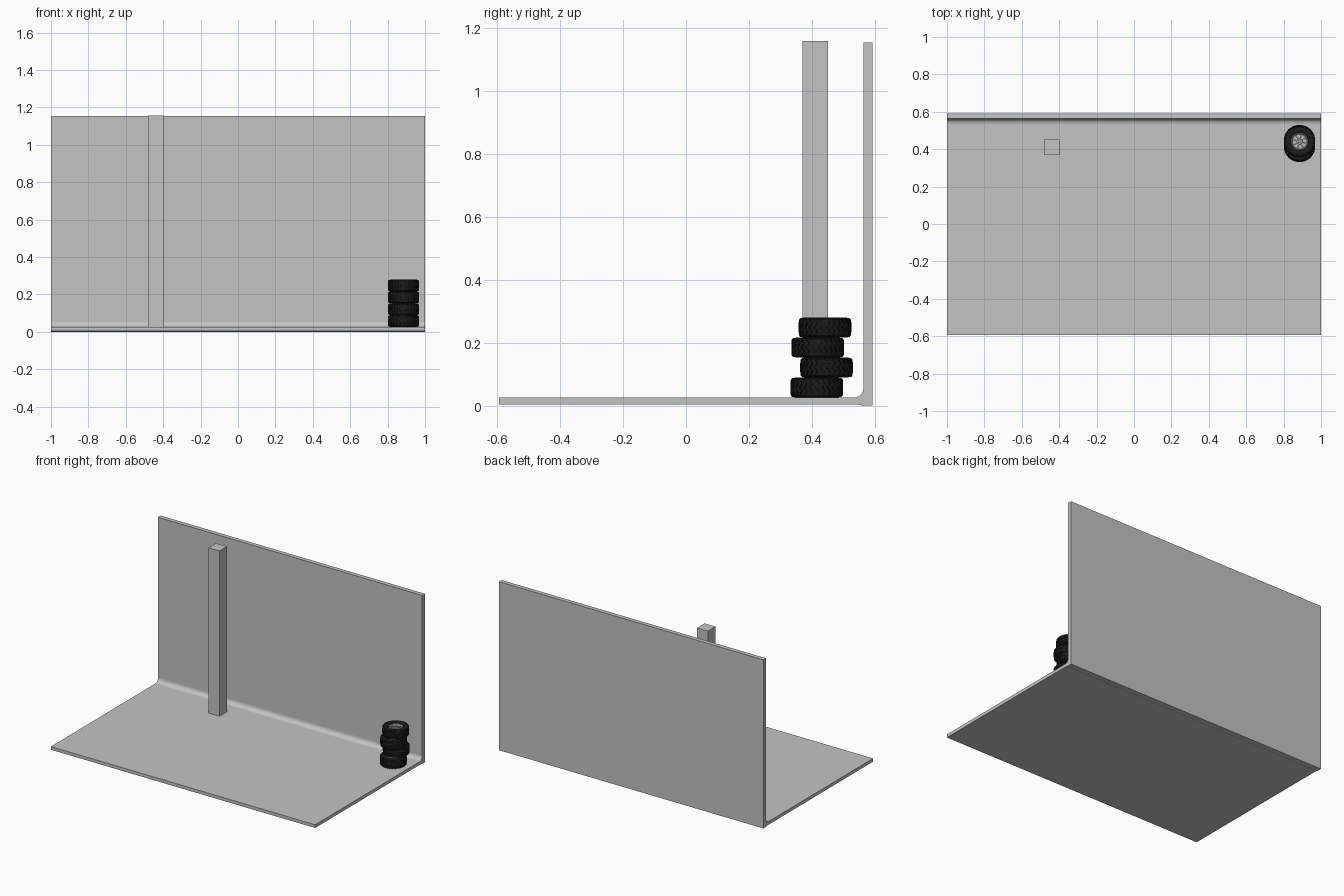
import bpy, bmesh, math
from mathutils import Matrix, Vector

if "Cube" in bpy.data.objects:
    bpy.data.objects.remove(bpy.data.objects["Cube"])


def material(name, v):
    m = bpy.data.materials.new(name)
    m.diffuse_color = (v, v, v, 1)
    m.use_nodes = True
    m.node_tree.nodes["Principled BSDF"].inputs["Base Color"].default_value = m.diffuse_color
    return m


CONCRETE = material("concrete grey", 0.55)
RUBBER = material("black rubber", 0.012)
METAL = material("rim grey", 0.5)


def finish(bm, name, mat, smooth=False):
    bmesh.ops.recalc_face_normals(bm, faces=bm.faces)
    me = bpy.data.meshes.new(name)
    bm.to_mesh(me)
    bm.free()
    me.materials.append(mat)
    ob = bpy.data.objects.new(name, me)
    bpy.context.collection.objects.link(ob)
    if smooth:
        bpy.ops.object.select_all(action='DESELECT')
        ob.select_set(True)
        bpy.context.view_layer.objects.active = ob
        bpy.ops.object.shade_smooth_by_angle(angle=math.radians(35))
    return ob


def box(bm, size, matrix):
    bmesh.ops.create_cube(bm, size=1, matrix=matrix @ Matrix.Diagonal((*size, 1)))


def revolve(bm, profile, n):
    """Closed (r, z) profile turned about the z axis."""
    rings = [[bm.verts.new((r * math.cos(a), r * math.sin(a), z)) for r, z in profile]
             for a in (2 * math.pi * i / n for i in range(n))]
    k = len(profile)
    for i in range(n):
        p, q = rings[i], rings[(i + 1) % n]
        for j in range(k):
            bm.faces.new((p[j], q[j], q[(j + 1) % k], p[(j + 1) % k]))


# Floor and back wall: one L profile with a rounded inner corner
R, Y, Z = 0.03, 0.563, 0.026
profile = [(-0.594, 0.004), (0.545, 0.004), (0.56, 0.0), (0.592, 0.0), (0.592, 1.153), (Y, 1.153)]
for i in range(6):
    a = math.radians(90 * i / 5)
    profile.append((Y - R + R * math.cos(a), Z + R - R * math.sin(a)))
profile.append((-0.594, Z))
bm = bmesh.new()
face = bm.faces.new([bm.verts.new((-1, y, z)) for y, z in profile])
ext = bmesh.ops.extrude_face_region(bm, geom=[face])
bmesh.ops.translate(bm, vec=(2, 0, 0),
                    verts=[v for v in ext["geom"] if isinstance(v, bmesh.types.BMVert)])
finish(bm, "floor_and_wall", CONCRETE)

# Square column
bm = bmesh.new()
box(bm, (0.082, 0.082, 1.134), Matrix.Translation((-0.44, 0.41, 0.59)))
finish(bm, "column", CONCRETE)

# Tyre body
bm = bmesh.new()
half = [(0.045, 0.021), (0.047, 0.027), (0.053, 0.030), (0.062, 0.0318), (0.071, 0.031),
        (0.076, 0.028), (0.0785, 0.022)]
revolve(bm, half + [(r, -z) for r, z in reversed(half)], 48)
tyre = finish(bm, "tyre", RUBBER, True)

# Zigzag tread bars: (z, angle offset, outer radius)
bm = bmesh.new()
path = [(-0.0305, 0.0, 0.0775), (-0.025, 0.0, 0.0825), (-0.013, 0.13, 0.0838), (0.0, 0.0, 0.084),
        (0.013, 0.13, 0.0838), (0.025, 0.0, 0.0825), (0.0305, 0.0, 0.0775)]
BARS, WIDTH = 28, 0.145
for b in range(BARS):
    base = 2 * math.pi * b / BARS
    loops = []
    for z, off, r in path:
        loops.append([bm.verts.new((rad * math.cos(base + off + da), rad * math.sin(base + off + da), z))
                      for rad, da in ((0.071, 0), (r, 0), (r, WIDTH), (0.071, WIDTH))])
    for p, q in zip(loops, loops[1:]):
        for j in range(4):
            bm.faces.new((p[j], p[(j + 1) % 4], q[(j + 1) % 4], q[j]))
    bm.faces.new(loops[0])
    bm.faces.new(loops[-1])
tread = finish(bm, "tyre_tread", RUBBER)

# Wheel rim: barrel with lips, dish, spokes, hub cap and bolts
bm = bmesh.new()
revolve(bm, [(0.046, -0.024), (0.046, 0.024), (0.043, 0.026), (0.041, 0.024),
             (0.039, 0.012), (0.039, -0.012), (0.041, -0.024), (0.043, -0.026)], 32)


def disc(r1, r2, z, h, x=0.0, y=0.0, n=32):
    bmesh.ops.create_cone(bm, cap_ends=True, segments=n, radius1=r1, radius2=r2, depth=h,
                          matrix=Matrix.Translation((x, y, z)))


disc(0.040, 0.040, 0.006, 0.004)
disc(0.015, 0.013, 0.014, 0.013)
disc(0.007, 0.005, 0.022, 0.005, n=16)
for i in range(8):
    turn = Matrix.Rotation(2 * math.pi * i / 8, 4, 'Z')
    box(bm, (0.028, 0.007, 0.008), turn @ Matrix.Translation((0.027, 0, 0.013)))
    p = turn @ Vector((0.0108, 0, 0))
    disc(0.0018, 0.0018, 0.0215, 0.003, p.x, p.y, 6)
rim = finish(bm, "wheel_rim", METAL, True)

# Stack of four wheels
for i, y in enumerate((0.415, 0.446, 0.418, 0.441)):
    for part in (tyre, tread, rim):
        ob = part if i == 0 else part.copy()
        if i:
            bpy.context.collection.objects.link(ob)
        ob.name = f"{part.data.name}_{i + 1}"
        ob.location = (0.885, y, 0.0577 + 0.0634 * i)
        ob.rotation_euler.z = 0.7 * i
